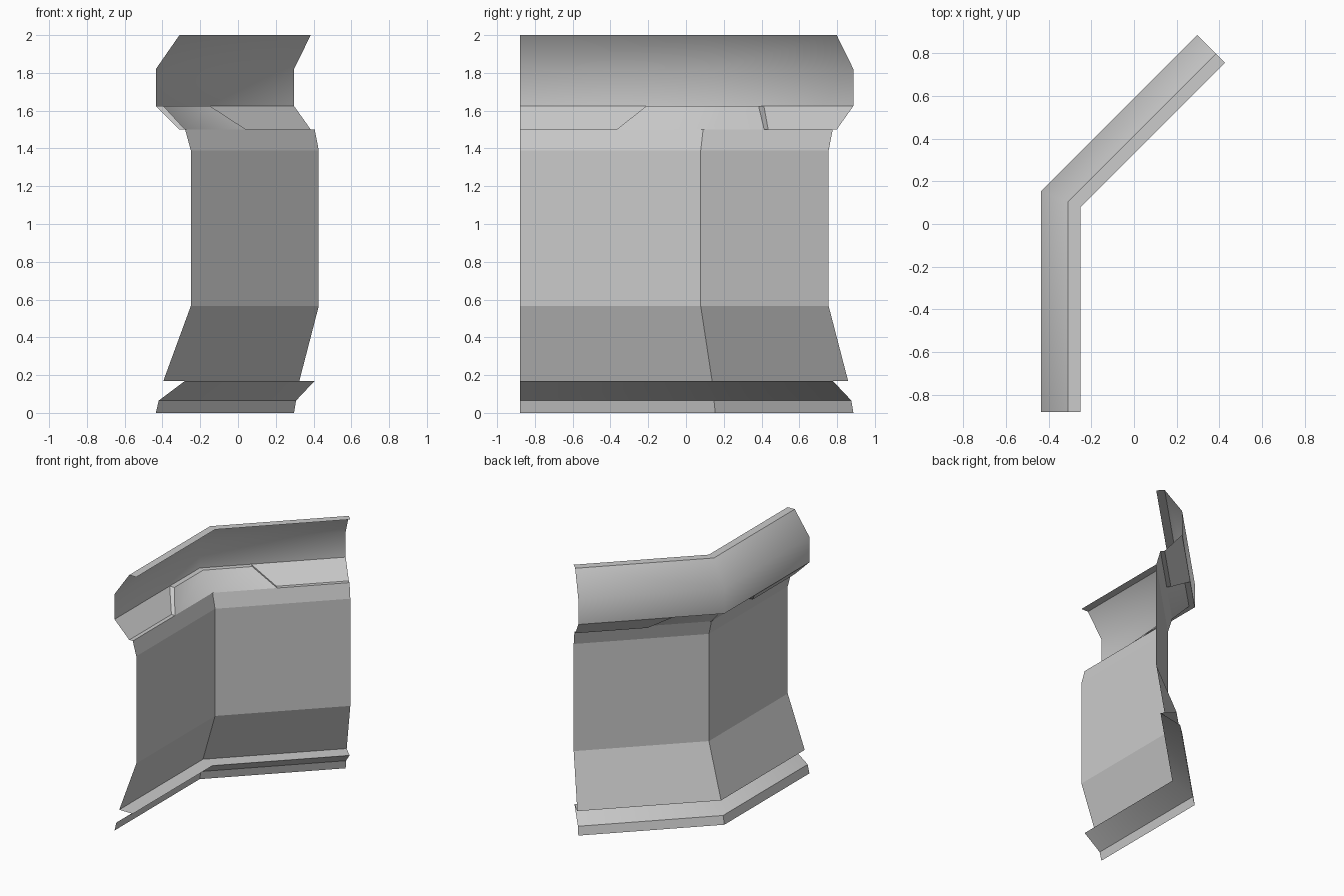
import bpy
import math
from mathutils import Vector

cube = bpy.data.objects.get("Cube")
if cube:
    bpy.data.objects.remove(cube, do_unlink=True)

# One plain grey for the whole wall section
grey = bpy.data.materials.new("light_grey")
grey.use_nodes = True
colour = (0.6, 0.6, 0.6, 1)
grey.diffuse_color = colour
grey.node_tree.nodes["Principled BSDF"].inputs["Base Color"].default_value = colour

WALL_X, BEND_Y, LENGTH = -0.25, 0.078, 0.958
DIAG = math.sqrt(0.5)
MITRE = math.tan(math.radians(22.5))


def place(x, z, d):
    """Point of the section (x, z) at distance d along the bent path."""
    off = x - WALL_X
    if d < 0:
        return Vector((x, BEND_Y + d, z))
    if d == 0:
        return Vector((x, BEND_Y - off * MITRE, z))
    return Vector((WALL_X + (d + off) * DIAG, BEND_Y + (d - off) * DIAG, z))


def sheet(rows):
    """Quads between rows; a row is (x, z, distances along the path)."""
    verts = [place(x, z, d) for x, z, ds in rows for d in ds]
    n = len(rows[0][2])
    faces = []
    for r in range(len(rows) - 1):
        for c in range(n - 1):
            a = r * n + c
            faces.append((a, a + n, a + n + 1, a + 1))
    return verts, faces


def build(name, sheets, smooth_angle=None):
    verts, faces = [], []
    for v, f in sheets:
        faces += [[i + len(verts) for i in face] for face in f]
        verts += v
    mesh = bpy.data.meshes.new(name)
    mesh.from_pydata(verts, [], faces)
    mesh.materials.append(grey)
    if smooth_angle:
        mesh.shade_smooth()
        mesh.set_sharp_from_angle(angle=math.radians(smooth_angle))
    else:
        mesh.shade_flat()
    obj = bpy.data.objects.new(name, mesh)
    bpy.context.collection.objects.link(obj)


def full(profile):
    return sheet([(x, z, (-LENGTH, 0, LENGTH)) for x, z in profile])


# Foot, sloped plinth and ledge under the wall
build("base_plinth", [full([(-0.435, 0), (-0.42, 0.065), (-0.28, 0.17)])], 40)
build("base_ledge", [full([(-0.28, 0.17), (-0.395, 0.17)])])

# Flared lower wall, upright wall and leaning top
build("wall", [full([(-0.395, 0.17), (WALL_X, 0.565), (WALL_X, 1.39), (-0.28, 1.5)])])

# Overhanging parapet with a flat rim
build("parapet", [full([(-0.435, 1.625), (-0.435, 1.82), (-0.31, 2)])], 60)
build("parapet_rim", [full([(-0.31, 2), (WALL_X, 2)])])

# Sloped underside: outer panels at both ends, a set-back panel round the bend
TOP, LOW = 0.288, 0.445
build("bend_panel", [sheet([(-0.28, 1.5, (-LOW, 0, LOW)),
                            (-0.395, 1.625, (-TOP, 0, TOP))])], 60)
build("bend_panel_ledge", [sheet([(-0.395, 1.625, (-TOP, 0, TOP)),
                                  (-0.435, 1.625, (-TOP, 0, TOP))])])

for side, name in ((-1, "straight"), (1, "angled")):
    low = sorted((side * LOW, side * LENGTH))
    top = sorted((side * TOP, side * LENGTH))
    panel = sheet([(-0.28, 1.5, low), (-0.31, 1.5, low), (-0.435, 1.625, top)])
    # Narrow cheek joining the end panel to the set-back panel
    cheek = [place(-0.31, 1.5, side * LOW), place(-0.28, 1.5, side * LOW),
             place(-0.395, 1.625, side * TOP), place(-0.435, 1.625, side * TOP)]
    order = (0, 1, 2, 3) if side > 0 else (3, 2, 1, 0)
    build(name + "_end_panel", [panel, (cheek, [order])])
